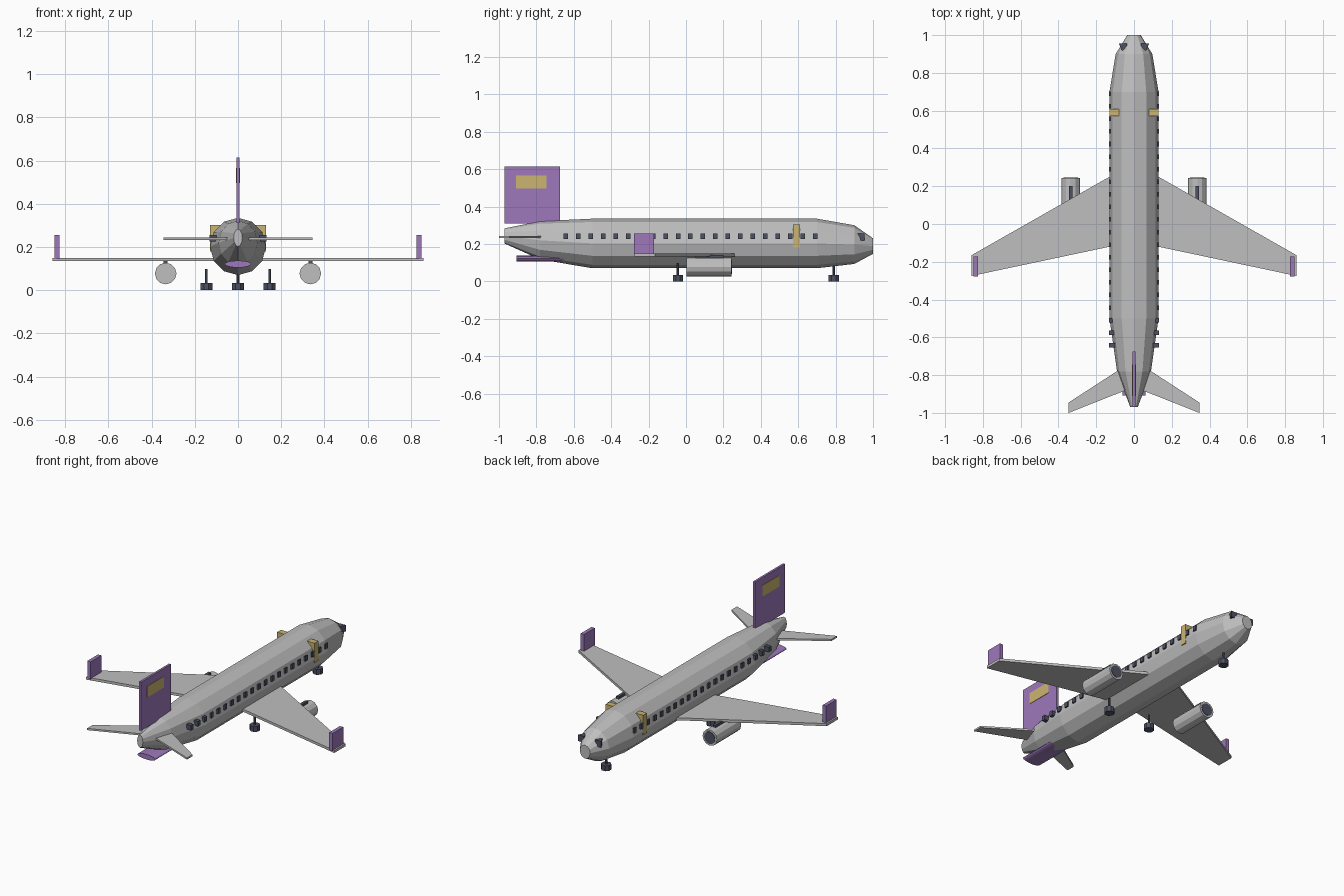
import bpy, bmesh, math

if "Cube" in bpy.data.objects:
    bpy.data.objects.remove(bpy.data.objects["Cube"])


def material(name, rgb):
    m = bpy.data.materials.new(name)
    m.diffuse_color = (*rgb, 1)
    m.use_nodes = True
    m.node_tree.nodes["Principled BSDF"].inputs["Base Color"].default_value = m.diffuse_color
    return m


GREY = material("light grey", (0.52, 0.52, 0.52))
DARK = material("dark slate", (0.075, 0.085, 0.125))
PURPLE = material("purple", (0.34, 0.19, 0.50))
GOLD = material("gold", (0.60, 0.46, 0.16))


def loft(name, rings, mat):
    """Skin a list of equal-length point rings and cap both ends."""
    bm = bmesh.new()
    vs = [[bm.verts.new(p) for p in r] for r in rings]
    n = len(rings[0])
    for a, b in zip(vs, vs[1:]):
        for i in range(n):
            j = (i + 1) % n
            bm.faces.new((a[i], a[j], b[j], b[i]))
    bm.faces.new(vs[0])
    bm.faces.new(vs[-1])
    bmesh.ops.recalc_face_normals(bm, faces=bm.faces)
    me = bpy.data.meshes.new(name)
    bm.to_mesh(me)
    bm.free()
    me.materials.append(mat)
    ob = bpy.data.objects.new(name, me)
    bpy.context.collection.objects.link(ob)
    return ob


def plate(name, outline, z0, z1, mat):
    """Flat plan outline extruded from z0 to z1."""
    return loft(name, [[(x, y, z) for x, y in outline] for z in (z0, z1)], mat)


def box(name, x0, x1, y0, y1, z0, z1, mat):
    return plate(name, [(x0, y0), (x1, y0), (x1, y1), (x0, y1)], z0, z1, mat)


def ring_y(x, y, z, rx, rz, n=12):
    """Elliptical ring across the y axis, with a vertex on top."""
    return [(x + rx * math.sin(2 * math.pi * i / n), y,
             z + rz * math.cos(2 * math.pi * i / n)) for i in range(n)]


def post(name, x, y, r, z0, z1):
    """Upright eight-sided cylinder."""
    pts = [(x + r * math.cos(math.pi * (i + 0.5) / 4),
            y + r * math.sin(math.pi * (i + 0.5) / 4)) for i in range(8)]
    return plate(name, pts, z0, z1, DARK)


# Fuselage: y, half width, bottom, top
sections = [(-0.97, 0.02, 0.202, 0.283), (-0.78, 0.09, 0.117, 0.322),
            (-0.5, 0.13, 0.07, 0.335), (0.7, 0.13, 0.07, 0.335),
            (0.9, 0.097, 0.093, 0.3), (1.0, 0.036, 0.147, 0.23)]
loft("fuselage", [ring_y(0, y, (a + b) / 2, rx, (b - a) / 2)
                  for y, rx, a, b in sections], GREY)

# Tail fin with its painted panel, and the belly fairing
box("tail_fin", -0.007, 0.007, -0.97, -0.675, 0.31, 0.615, PURPLE)
loft("belly_fairing", [ring_y(0, y, 0.121, 0.062, 0.016, 16)
                       for y in (-0.907, -0.65)], PURPLE)

# Nose gear
post("nose_wheel", 0, 0.79, 0.03, 0, 0.034)
post("nose_strut", 0, 0.79, 0.007, 0.03, 0.1)

for s, side in ((-1, "left"), (1, "right")):
    # Wings, winglets and tailplanes
    plate(side + "_wing", [(s * 0.1, 0.267), (s * 0.86, -0.165),
                           (s * 0.86, -0.275), (s * 0.1, -0.114)],
          0.134, 0.15, GREY)
    box(side + "_winglet", s * 0.827, s * 0.85, -0.278, -0.172, 0.145, 0.255, PURPLE)
    plate(side + "_tailplane", [(s * 0.03, -0.74), (s * 0.346, -0.945),
                                (s * 0.346, -1.0), (s * 0.03, -0.875)],
          0.232, 0.243, GREY)
    box(side + "_fin_panel", s * 0.006, s * 0.0095, -0.91, -0.745, 0.497, 0.567, GOLD)

    # Engine, intake and pylon
    ex = s * 0.335
    loft(side + "_engine", [ring_y(ex, y, 0.077, 0.05, 0.05)
                            for y in (0.003, 0.243)], GREY)
    loft(side + "_intake", [ring_y(ex, y, 0.077, 0.038, 0.038)
                            for y in (0.238, 0.246)], DARK)
    box(side + "_pylon", ex - 0.009, ex + 0.009, 0.05, 0.2, 0.115, 0.14, DARK)

    # Main gear
    post(side + "_main_wheel", s * 0.147, -0.043, 0.03, 0, 0.034)
    post(side + "_main_strut", s * 0.147, -0.043, 0.007, 0.03, 0.097)

    # Door and cockpit window
    box(side + "_door", s * 0.075, s * 0.13, 0.572, 0.61, 0.18, 0.303, GOLD)
    plate(side + "_cockpit_window", [(s * 0.037, 0.955), (s * 0.08, 0.955),
                                     (s * 0.063, 0.918), (s * 0.035, 0.918)],
          0.218, 0.257, DARK)

    # Row of cabin windows
    for i in range(21):
        y = -0.642 + i * 0.0666
        box(f"{side}_window_{i + 1}", s * 0.124, s * 0.133,
            y - 0.012, y + 0.012, 0.225, 0.256, DARK)
        if y < -0.5:  # bridge to the tapering tail
            box(f"{side}_window_base_{i + 1}", s * 0.1, s * 0.125,
                y - 0.012, y + 0.012, 0.225, 0.256, DARK)
